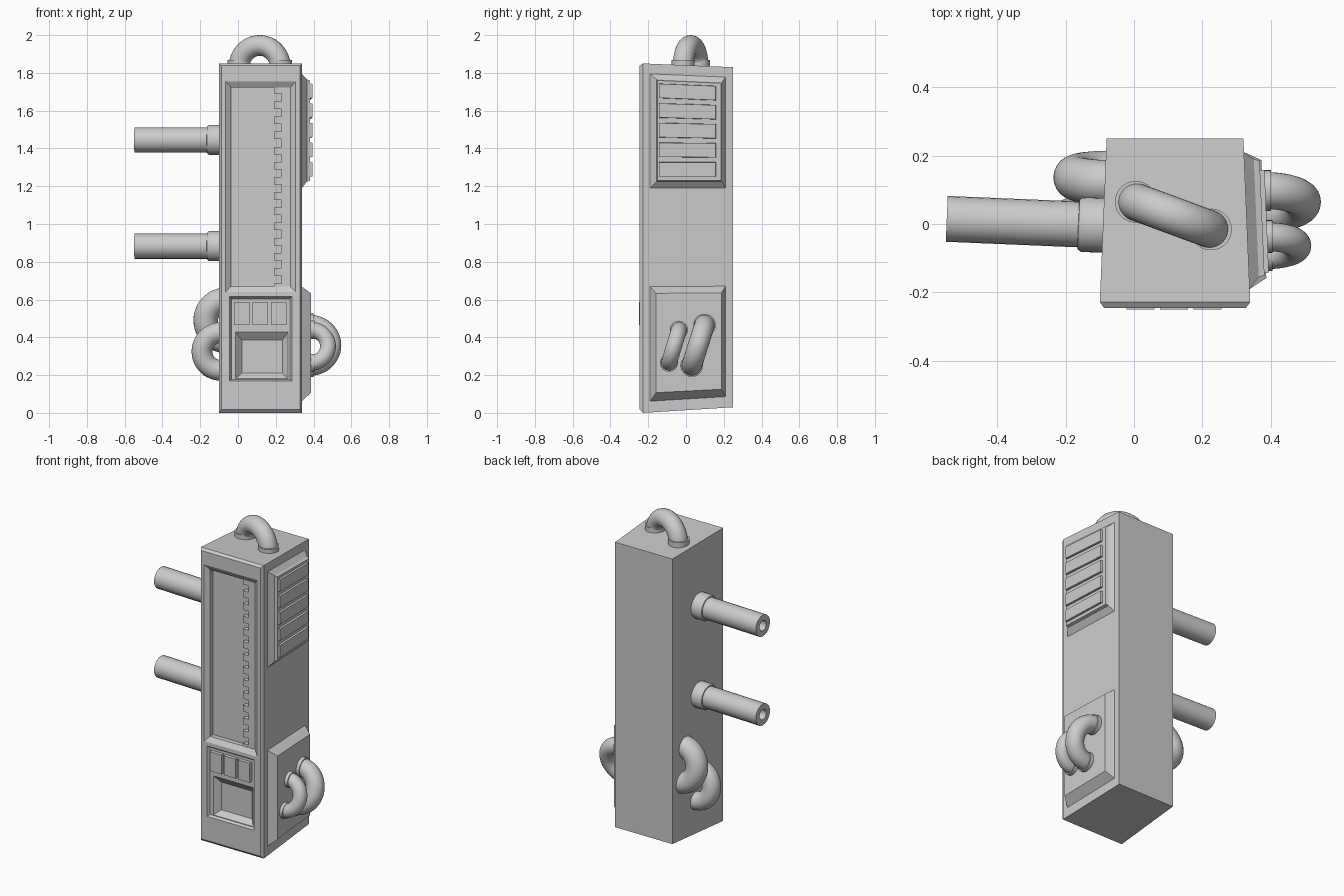
import bpy, bmesh, math
from mathutils import Vector

if "Cube" in bpy.data.objects:
    bpy.data.objects.remove(bpy.data.objects["Cube"])


def loft(name, rings, smooth=False):
    """Skin a list of equal-length point rings and cap both ends."""
    bm = bmesh.new()
    loops = [[bm.verts.new(p) for p in ring] for ring in rings]
    n = len(rings[0])
    for a, b in zip(loops, loops[1:]):
        for i in range(n):
            bm.faces.new((a[i], a[(i + 1) % n], b[(i + 1) % n], b[i]))
    bm.faces.new(loops[0])
    bm.faces.new(loops[-1][::-1])
    bmesh.ops.recalc_face_normals(bm, faces=bm.faces)
    me = bpy.data.meshes.new(name)
    bm.to_mesh(me)
    bm.free()
    ob = bpy.data.objects.new(name, me)
    bpy.context.collection.objects.link(ob)
    if smooth:
        bpy.ops.object.select_all(action='DESELECT')
        bpy.context.view_layer.objects.active = ob
        ob.select_set(True)
        bpy.ops.object.shade_smooth_by_angle(angle=math.radians(35))
    return ob


def front_rect(y, x0, x1, z0, z1):
    return [(x0, y, z0), (x1, y, z0), (x1, y, z1), (x0, y, z1)]


def side_x(y, off=0):
    return 0.34 - 0.042 * (y + 0.23) + off


def side_rect(off, y0, y1, z0, z1, s0=0, s1=0):
    # s0 / s1: how much the rear end of the bottom / top edge moves in z
    return [(side_x(y0, off), y0, z0), (side_x(y1, off), y1, z0 + s0),
            (side_x(y1, off), y1, z1 + s1), (side_x(y0, off), y0, z1)]


def circle(c, axis, ref, r, n=24):
    u = (ref - axis * ref.dot(axis)).normalized()
    v = axis.cross(u)
    return [c + r * (math.cos(t) * u + math.sin(t) * v)
            for t in (2 * math.pi * i / n for i in range(n))]


def arc_tube(name, a, b, out, r, collar=0.0):
    """Half-ring pipe from a to b bulging toward out, with optional foot collars."""
    a, b, out = Vector(a), Vector(b), Vector(out)
    mid, half = (a + b) / 2, (a - b) / 2
    rad, u = half.length, half.normalized()
    out = (out - u * out.dot(u)).normalized()
    side = u.cross(out)
    rings = []
    for i in range(25):
        t = math.pi * i / 24
        c = mid + rad * (math.cos(t) * u + math.sin(t) * out)
        rings.append(circle(c, (-math.sin(t) * u + math.cos(t) * out), side, r))
    loft(name, rings, True)
    if collar:
        for k, p in (("a", a), ("b", b)):
            loft(name + "_collar_" + k,
                 [circle(p - out * 0.03, out, side, r + 0.006),
                  circle(p + out * collar, out, side, r + 0.006)], True)


# Main housing: tapered box with a chamfered front
body = loft("housing", [
    [(-0.08, 0.25, 0.03), (0.32, 0.25, 0.03), (0.32, 0.25, 1.83), (-0.08, 0.25, 1.83)],
    front_rect(-0.228, -0.10, 0.34, 0.0, 1.85),
    front_rect(-0.245, -0.088, 0.328, 0.018, 1.838)])

# Recesses cut in the front: tall window, control panel, tray
cuts = [
    [front_rect(-0.30, -0.065, 0.305, 0.64, 1.755),
     front_rect(-0.245, -0.065, 0.305, 0.64, 1.755),
     front_rect(-0.225, -0.037, 0.277, 0.67, 1.722),
     front_rect(-0.195, -0.037, 0.277, 0.67, 1.722)],
    [front_rect(-0.30, -0.045, 0.285, 0.17, 0.615),
     front_rect(-0.245, -0.045, 0.285, 0.17, 0.615),
     front_rect(-0.228, -0.035, 0.275, 0.178, 0.603)],
    [front_rect(-0.24, -0.015, 0.268, 0.18, 0.43),
     front_rect(-0.228, -0.012, 0.265, 0.182, 0.428),
     front_rect(-0.195, 0.02, 0.235, 0.21, 0.385)]]
for rings in cuts:
    cutter = loft("cutter", rings)
    mod = body.modifiers.new("cut", 'BOOLEAN')
    mod.operation, mod.solver, mod.object = 'DIFFERENCE', 'EXACT', cutter
    bpy.ops.object.select_all(action='DESELECT')
    bpy.context.view_layer.objects.active = body
    body.select_set(True)
    bpy.ops.object.modifier_apply(modifier="cut")
    bpy.data.objects.remove(cutter, do_unlink=True)

# Toothed rack in the window: one stepped outline pushed forward
outline = [(0.278, 1.722)]
for i in range(14):
    z1 = min(1.722, 1.73 - 0.0803 * i)
    z0 = max(0.67, 1.69 - 0.0803 * i)
    if z1 > z0:
        outline += [(0.23, z1), (0.19, z1), (0.19, z0), (0.23, z0)]
outline += [(0.23, 0.669), (0.278, 0.669)]
loft("rack", [[(x, y, z) for x, z in outline] for y in (-0.19, -0.222)])

# Push buttons
for i in range(3):
    x = -0.022 + 0.098 * i
    loft(f"button_{i}", [front_rect(-0.22, x, x + 0.082, 0.465, 0.587),
                         front_rect(-0.25, x, x + 0.082, 0.465, 0.587)])

# Vent panel on the right side
loft("vent_panel", [
    side_rect(-0.02, -0.19, 0.21, 1.19, 1.795, 0, -0.017),
    side_rect(0.0, -0.19, 0.21, 1.19, 1.795, 0, -0.017),
    side_rect(0.028, -0.155, 0.19, 1.225, 1.765, 0, -0.015),
    side_rect(0.045, -0.15, 0.185, 1.23, 1.76, 0, -0.015)])
for i in range(5):
    z = 1.665 - 0.104 * i
    s = -0.012 + 0.003 * i
    loft(f"vent_slat_{i}", [side_rect(0.03, -0.145, 0.16, z, z + 0.08, s, s),
                            side_rect(0.058, -0.142, 0.157, z + 0.003, z + 0.077, s, s)])

# Pipe panel on the right side
loft("pipe_panel", [
    side_rect(-0.02, -0.19, 0.21, 0.062, 0.668, 0.024, 0.003),
    side_rect(0.0, -0.19, 0.21, 0.062, 0.668, 0.024, 0.003),
    side_rect(0.05, -0.158, 0.187, 0.107, 0.633, 0.018, 0.002)])

# Curved pipes and top handle
X = Vector((1, 0, 0))
arc_tube("right_pipe_large", (0.38, 0.098, 0.465), (0.38, 0.03, 0.25), X, 0.054, 0.02)
arc_tube("right_pipe_small", (0.385, -0.037, 0.44), (0.385, -0.09, 0.265), X, 0.042, 0.02)
arc_tube("left_pipe_rear", (-0.06, 0.122, 0.6), (-0.06, 0.15, 0.38), -X, 0.065)
arc_tube("left_pipe_front", (-0.09, 0.005, 0.425), (-0.09, 0.03, 0.225), -X, 0.055)
arc_tube("top_handle", (0.005, 0.065, 1.828), (0.225, -0.016, 1.828), (0, 0, 1), 0.055, 0.04)

# Hollow rods with collars on the left side
axis = Vector((-1, 0.042, 0)).normalized()
for name, z in (("upper", 1.445), ("lower", 0.883)):
    base = Vector((-0.07, -0.005, z))
    prof = [(0, 0.08), (0.082, 0.08), (0.092, 0.073), (0.093, 0.067),
            (0.478, 0.067), (0.478, 0.032), (0.35, 0.032)]
    loft(name + "_rod", [circle(base + axis * d, axis, Vector((0, 0, 1)), r)
                         for d, r in prof], True)
